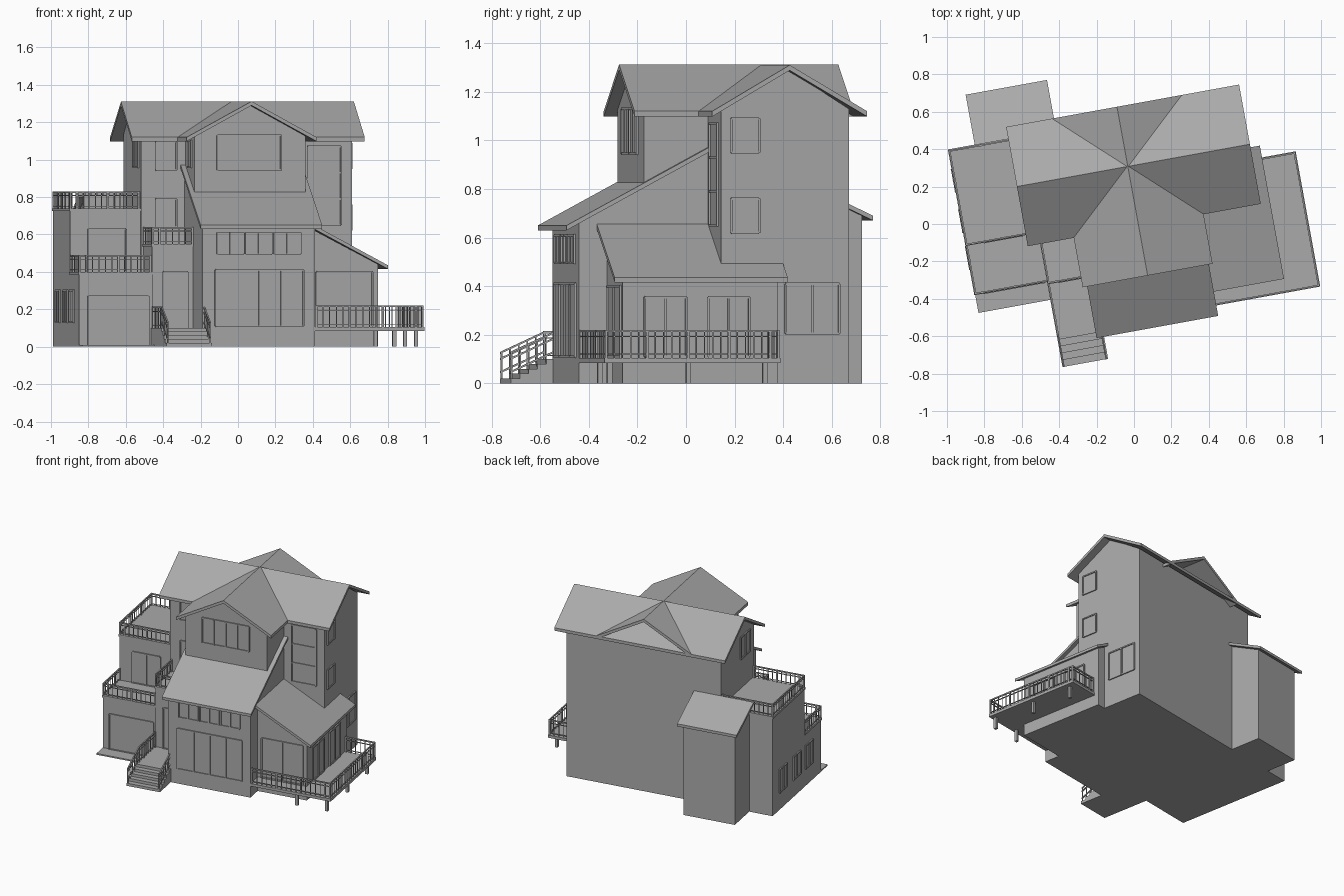
import bpy, bmesh, math
from mathutils import Matrix

cube = bpy.data.objects.get("Cube")
if cube:
    bpy.data.objects.remove(cube, do_unlink=True)

TURN = Matrix.Rotation(math.radians(10.3), 4, 'Z')

grey = bpy.data.materials.new("plain_grey")
grey.use_nodes = True
COLOUR = (0.4, 0.4, 0.4, 1)
grey.diffuse_color = COLOUR
grey.node_tree.nodes["Principled BSDF"].inputs["Base Color"].default_value = COLOUR


def prism(axis, profile, a, b):
    """Profile swept along one house axis: u is across, v is depth, z is up."""
    return axis, profile, a, b


def box(u0, u1, v0, v1, z0, z1):
    return prism('z', [(u0, v0), (u1, v0), (u1, v1), (u0, v1)], z0, z1)


def part(name, solids):
    bm = bmesh.new()
    place = {'u': lambda p, t: (t, p[0], p[1]),
             'v': lambda p, t: (p[0], t, p[1]),
             'z': lambda p, t: (p[0], p[1], t)}
    for axis, profile, a, b in solids:
        low, high = ([bm.verts.new(place[axis](p, t)) for p in profile] for t in (a, b))
        bm.faces.new(low)
        bm.faces.new(high[::-1])
        for i in range(len(profile)):
            j = (i + 1) % len(profile)
            bm.faces.new((low[i], high[i], high[j], low[j]))
    bmesh.ops.recalc_face_normals(bm, faces=bm.faces)
    bm.transform(TURN)
    mesh = bpy.data.meshes.new(name)
    bm.to_mesh(mesh)
    bm.free()
    mesh.materials.append(grey)
    obj = bpy.data.objects.new(name, mesh)
    bpy.context.collection.objects.link(obj)
    return obj


def gable_roof(axis, mid, half, ridge, eave, a, b, thick=0.022):
    top = [(mid - half, eave), (mid, ridge), (mid + half, eave)]
    return prism(axis, top + [(p, z - thick) for p, z in reversed(top)], a, b)


def lean_roof(axis, p0, z0, p1, z1, a, b, thick=0.02):
    return prism(axis, [(p0, z0), (p1, z1), (p1, z1 - thick), (p0, z0 - thick)], a, b)


def window(name, axis, plane, side, a0, a1, z0, z1, cols=1, rows=1, bar=0.009):
    """Framed opening on a wall facing along u or v; side is the outward sign."""
    def plate(p0, p1, q0, q1, depth):
        d0, d1 = sorted((plane - side * 0.01, plane + side * depth))
        return box(d0, d1, p0, p1, q0, q1) if axis == 'u' else box(p0, p1, d0, d1, q0, q1)
    solids = [plate(a0, a1, z0, z1, 0.002)]
    for i in range(cols + 1):
        c = a0 + (a1 - a0) * i / cols
        solids.append(plate(c - bar / 2, c + bar / 2, z0, z1, 0.009))
    for i in range(rows + 1):
        c = z0 + (z1 - z0) * i / rows
        solids.append(plate(a0, a1, c - bar / 2, c + bar / 2, 0.008))
    part(name, solids)


def railing(name, path, z, height, gap=0.035):
    solids = []
    for (ua, va), (ub, vb) in zip(path, path[1:]):
        u0, u1, v0, v1 = min(ua, ub), max(ua, ub), min(va, vb), max(va, vb)
        for h, t in ((height, 0.009), (height * 0.78, 0.004), (height * 0.15, 0.004)):
            solids.append(box(u0 - .004, u1 + .004, v0 - .004, v1 + .004, z + h - t, z + h))
        n = max(1, round(max(u1 - u0, v1 - v0) / gap))
        for i in range(n + 1):
            u, v = ua + (ub - ua) * i / n, va + (vb - va) * i / n
            r = 0.005 if i % 5 == 0 or i == n else 0.0022
            solids.append(box(u - r, u + r, v - r, v + r, z, z + height))
    part(name, solids)


# Main house with its cross gable roof
part("main_walls", [prism('u', [(.033, 0), (.567, 0), (.567, 1.13), (.309, 1.295), (.033, 1.125)],
                          -.52, .626)])
part("main_roof", [gable_roof('u', .309, .324, 1.31, 1.12, -.58, .686)])
part("front_gable_walls", [prism('v', [(-.28, .7), (.325, .7), (.325, 1.125), (.0225, 1.295), (-.28, 1.125)],
                                 -.235, .1)])
part("cross_gable_roof", [gable_roof('v', .0225, .353, 1.312, 1.12, -.284, .633)])

# Two storey front block under a long sloping roof
part("front_block", [prism('u', [(-.507, 0), (.04, 0), (.04, .96), (-.507, .665)], -.285, .325)])
part("front_block_roof", [lean_roof('u', -.564, .65, .033, .972, -.306, .355)])

# Right sunroom
part("sunroom_walls", [prism('v', [(.3, 0), (.69, 0), (.69, .44), (.3, .645)], -.39, .26)])
part("sunroom_roof", [lean_roof('v', .325, .655, .737, .435, -.432, .292)])

# Deck with posts and railing
part("deck", [box(.325, .92, -.507, .228, .085, .105)])
part("deck_posts", [box(u - .01, u + .01, v - .01, v + .01, 0, .09)
                    for u, v in ((.88, -.48), (.88, -.15), (.88, .17), (.66, -.48))])
railing("deck_railing", [(.335, -.5), (.912, -.5), (.912, .22), (.7, .22)], .105, .115)

# Left wing with stepped terraces
part("left_wing_tall", [box(-.903, -.51, .05, .567, 0, .725)])
part("upper_terrace", [box(-.908, -.515, .045, .57, .725, .74)])
railing("upper_terrace_railing", [(-.53, .052), (-.9, .052), (-.9, .56), (-.53, .56)], .74, .09)
part("garage", [box(-.903, -.5, -.217, .06, 0, .385)])
part("garage_terrace", [box(-.908, -.5, -.222, .05, .385, .4)])
railing("garage_terrace_railing", [(-.515, -.215), (-.9, -.215), (-.9, .045)], .4, .09)
part("driveway", [box(-.903, -.505, -.319, -.21, 0, .01)])

# Entry bay with balcony
part("entry_bay", [box(-.508, -.28, -.23, .04, 0, .535)])
part("entry_balcony", [box(-.513, -.28, -.235, .035, .535, .55)])
railing("entry_balcony_railing", [(-.29, -.228), (-.505, -.228), (-.505, .025)], .55, .09)

# Entry landing, stairs and their railings
part("landing", [box(-.513, -.27, -.5, -.22, 0, .1)])
part("stairs", [box(-.513, -.265, -.684 + i * .037, -.49, 0.02 * i, 0.02 * (i + 1)) for i in range(5)])
railing("landing_railing", [(-.505, -.24), (-.505, -.5)], .1, .115)
for side, u in (("left", -.275), ("right", -.505)):
    rails = [lean_roof('u', -.685, .03 + h, -.5, .115 + h, u - .004, u + .004, .008)
             for h in (.02, .075, .1)]
    rails += [box(u - .003, u + .003, v - .003, v + .003, z, z + .11)
              for v, z in [(-.68 + i * .036, .02 + i * .0165) for i in range(6)]]
    part("stair_railing_" + side, rails)

# Rear annex
part("rear_annex", [prism('u', [(.56, 0), (.8, 0), (.8, .69), (.56, .805)], -.73, -.35)])
part("rear_annex_roof", [lean_roof('u', .567, .82, .841, .69, -.762, -.32)])

# Front windows and doors
window("gable_window", 'v', -.235, -1, -.155, .191, .945, 1.13, 4)
window("front_main_window", 'v', -.507, -1, -.214, .263, .11, .41, 4)
for i in range(3):
    a = -.204 + i * .155
    window("front_upper_window", 'v', -.507, -1, a, a + .14, .495, .61, 2)
window("right_wing_window", 'v', .033, -1, .385, .565, .65, 1.07, 1, 3)
for z in (.64, .945):
    window("left_wing_window", 'v', .033, -1, -.441, -.329, z, z + .15)
window("sunroom_front_window", 'v', -.39, -1, .356, .66, .11, .4, 2)
window("terrace_door", 'v', .05, -1, -.804, -.6, .4, .63, 2)
window("garage_door", 'v', -.217, -1, -.853, -.527, .01, .27)
window("entry_door", 'v', -.23, -1, -.448, -.316, .1, .4)

# Side windows and doors
for z in (.62, .95):
    window("right_gable_window", 'u', .626, 1, .074, .191, z, z + .14)
window("right_ground_window", 'u', .626, 1, .303, .526, .205, .41, 2)
for v in (-.298, -.034):
    window("sunroom_side_door", 'u', .69, 1, v, v + .173, .11, .355, 2)
for v in (-.02, .18, .4):
    window("garage_side_window", 'u', -.903, -1, v - .06, v + .06, .13, .3, 2)
window("left_gable_window", 'u', -.52, -1, .105, .255, .96, 1.12, 2)
window("gable_side_window", 'u', -.28, -1, -.165, -.065, .96, 1.1)
